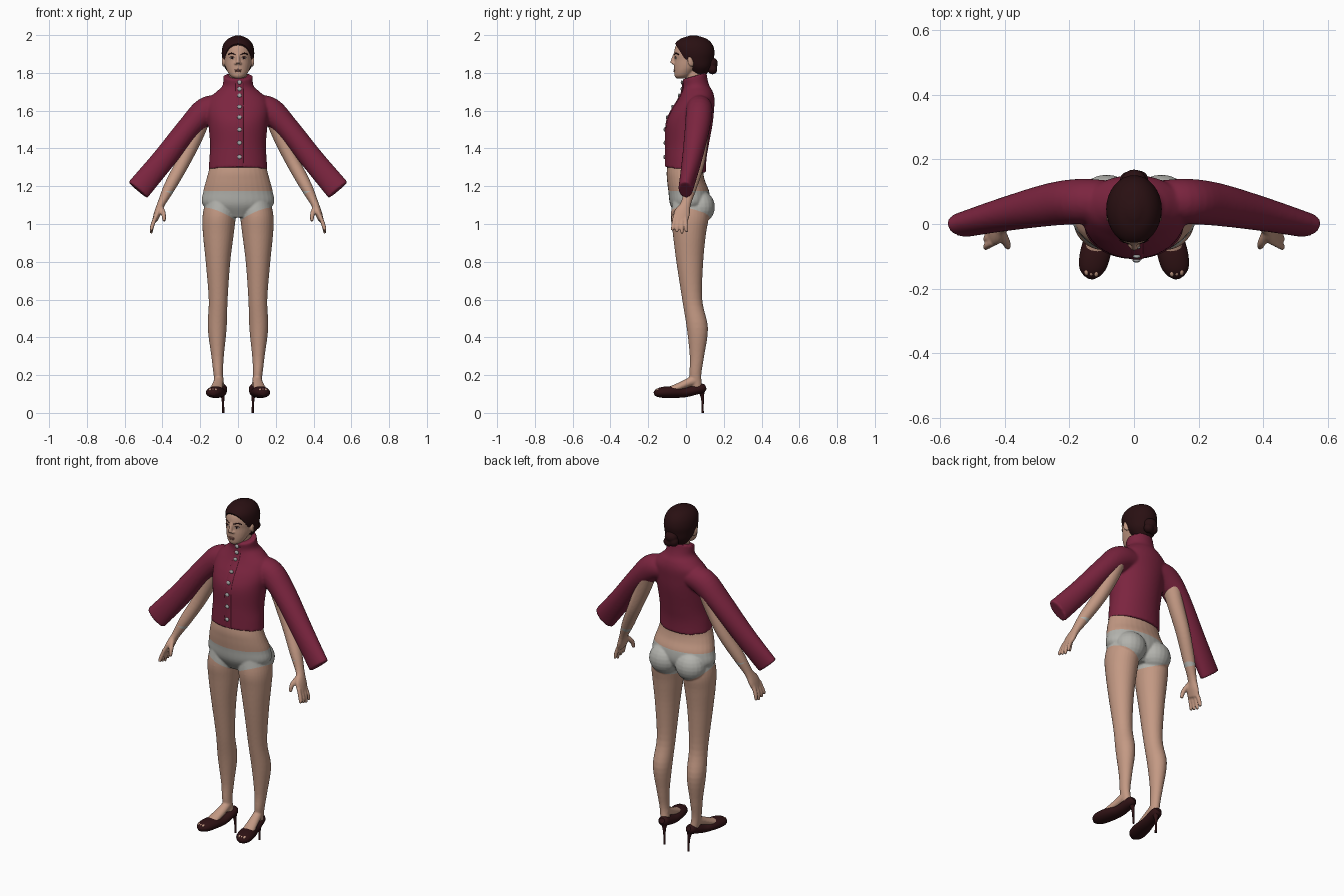
import bpy, bmesh, math
from mathutils import Vector, Matrix, Euler
from mathutils.bvhtree import BVHTree

cube = bpy.data.objects.get("Cube")
if cube:
    bpy.data.objects.remove(cube)

X, Y, Z = Vector((1, 0, 0)), Vector((0, 1, 0)), Vector((0, 0, 1))


def material(name, *rgb):
    mat = bpy.data.materials.new(name)
    mat.use_nodes = True
    mat.diffuse_color = (*rgb, 1)
    mat.node_tree.nodes["Principled BSDF"].inputs["Base Color"].default_value = (*rgb, 1)
    return mat


skin = material("skin", .55, .32, .23)
grey_cloth = material("grey cloth", .45, .45, .42)
maroon = material("maroon cloth", .2, .018, .05)
hair_brown = material("dark hair", .022, .005, .006)
shoe_brown = material("dark leather", .028, .006, .007)
silver = material("silver", .42, .42, .42)
lip_red = material("lips", .36, .15, .12)
eye_white = material("eye white", .6, .57, .53)


def tube(bm, keys, ref=Y, axis=None, segs=32, steps=5):
    """Loft smooth elliptical rings through keys of (x, y, z, radius, radius along ref)."""
    keys = [Vector(k) for k in keys]
    pts = []
    for i in range(len(keys) - 1):
        b, c = keys[i], keys[i + 1]
        a = keys[i - 1] if i else b * 2 - c
        d = keys[i + 2] if i + 2 < len(keys) else c * 2 - b
        for s in range(steps):
            t = s / steps
            pts.append((b * 2 + (c - a) * t + (a * 2 - b * 5 + c * 4 - d) * t * t
                        + (b * 3 - a - c * 3 + d) * t ** 3) / 2)
    pts.append(keys[-1])
    rings = []
    for i, p in enumerate(pts):
        before, after = pts[max(i - 1, 0)], pts[min(i + 1, len(pts) - 1)]
        t = axis or Vector((after - before)[:3]).normalized()
        v = (ref - t * ref.dot(t)).normalized()
        u = v.cross(t)
        ring = []
        for k in range(segs):
            a = math.tau * k / segs
            ring.append(bm.verts.new(Vector(p[:3]) + u * p[3] * math.cos(a) + v * p[4] * math.sin(a)))
        rings.append(ring)
    for r, q in zip(rings, rings[1:]):
        for k in range(segs):
            n = (k + 1) % segs
            bm.faces.new((r[k], r[n], q[n], q[k]))
    bm.faces.new(rings[0][::-1])
    bm.faces.new(rings[-1])


def ball(bm, loc, size, rot=(0, 0, 0)):
    bmesh.ops.create_uvsphere(bm, u_segments=20, v_segments=12, radius=1,
                              matrix=Matrix.LocRotScale(Vector(loc), Euler(rot), Vector(size)))


def geometry(bm):
    return bm.verts[:] + bm.edges[:] + bm.faces[:]


def mirror(bm):
    bmesh.ops.mirror(bm, geom=geometry(bm), matrix=Matrix(), merge_dist=-1, axis='X')


def trim(bm, point, normal):
    """Cut away the side the normal points to and close the hole."""
    cut = bmesh.ops.bisect_plane(bm, geom=geometry(bm), plane_co=point, plane_no=normal, clear_outer=True)
    edges = [e for e in cut["geom_cut"] if isinstance(e, bmesh.types.BMEdge)]
    bmesh.ops.holes_fill(bm, edges=edges, sides=0)


def finish(name, bm, *mats, voxel=0, smooth=4):
    """Turn the bmesh into an object, optionally fusing its pieces into one skin."""
    bmesh.ops.recalc_face_normals(bm, faces=bm.faces)
    mesh = bpy.data.meshes.new(name)
    bm.to_mesh(mesh)
    bm.free()
    ob = bpy.data.objects.new(name, mesh)
    bpy.context.collection.objects.link(ob)
    if voxel:
        fuse = ob.modifiers.new("fuse", 'REMESH')
        fuse.mode, fuse.voxel_size = 'VOXEL', voxel
        relax = ob.modifiers.new("relax", 'SMOOTH')
        relax.factor, relax.iterations = .5, smooth
        graph = bpy.context.evaluated_depsgraph_get()
        ob.data = bpy.data.meshes.new_from_object(ob.evaluated_get(graph))
        ob.modifiers.clear()
        ob.data.name = name
    ob.data.materials.clear()
    for m in mats:
        ob.data.materials.append(m)
    bpy.ops.object.select_all(action='DESELECT')
    ob.select_set(True)
    bpy.context.view_layer.objects.active = ob
    bpy.ops.object.shade_smooth_by_angle(angle=math.radians(50))
    return ob


def front_finder(ob):
    """Return a function giving the front y of a part at x, z."""
    tree = BVHTree.FromPolygons([v.co for v in ob.data.vertices], [p.vertices for p in ob.data.polygons])

    def front(x, z):
        hit = tree.ray_cast(Vector((x, -1, z)), Y)[0]
        return hit.y if hit else 0
    return front


# Body: legs, feet, arms and hands on one side, then mirrored
bm = bmesh.new()
tube(bm, [(.093, .06, .12, .024, .028), (.104, .05, .2, .025, .031), (.108, .058, .3, .033, .038),
          (.11, .06, .45, .05, .056), (.105, .033, .6, .05, .053), (.106, .02, .8, .065, .071),
          (.104, .018, .95, .082, .088), (.1, .02, 1.04, .088, .1), (.09, .02, 1.13, .08, .09)], axis=Z)
ball(bm, (.085, .075, 1.09), (.088, .078, .085))
tube(bm, [(.1, .06, .18, .024, .03), (.106, 0, .155, .028, .022), (.117, -.07, .125, .034, .02),
          (.126, -.12, .113, .03, .016)], ref=Z)
tube(bm, [(.18, .08, 1.6, .05, .055), (.225, .075, 1.47, .043, .045), (.29, .06, 1.33, .037, .04),
          (.36, .025, 1.2, .032, .034), (.405, 0, 1.11, .021, .027), (.425, -.02, 1.06, .019, .042),
          (.44, -.03, 1.02, .014, .04)])
for k in (-1.5, -.5, .5, 1.5):
    tip = .95 + .008 * abs(k - .5)
    tube(bm, [(.436, -.03 + k * .019, 1.04, .011, .011), (.454, -.033 + k * .023, .99, .011, .011),
              (.46, -.035 + k * .026, tip, .008, .008)], segs=12)
tube(bm, [(.412, -.02, 1.095, .014, .014), (.395, -.058, 1.055, .013, .013),
          (.39, -.072, 1.015, .009, .009)], segs=12)
mirror(bm)
tube(bm, [(0, .015, 1.035, .09, .06), (0, .02, 1.1, .186, .103), (0, .015, 1.17, .184, .108),
          (0, 0, 1.23, .169, .1), (0, -.005, 1.29, .153, .096), (0, .01, 1.4, .13, .09)], axis=Z)
body = finish("body", bm, skin, grey_cloth, voxel=.005)

# Briefs: cut the waistline and leg lines into the body and colour the faces between
bm = bmesh.new()
bm.from_mesh(body.data)
for point, normal in ((1.175, Z), (1.01, Vector((-.42, .2, 1))), (1.01, Vector((.42, .2, 1)))):
    bmesh.ops.bisect_plane(bm, geom=geometry(bm), plane_co=Z * point, plane_no=normal)
for f in bm.faces:
    c = f.calc_center_median()
    f.material_index = int(1.01 + .42 * abs(c.x) - .2 * c.y < c.z < 1.175)
bm.to_mesh(body.data)
bm.free()

# Jacket: trimmed torso and collar fused with the wide sleeves
bm = bmesh.new()
for s in (1, -1):
    tube(bm, [(s * .08, .07, 1.62, .06, .065), (s * .165, .07, 1.6, .073, .07),
              (s * .26, .06, 1.51, .062, .066), (s * .4, .03, 1.335, .062, .052),
              (s * .53, -.003, 1.18, .066, .038)])
sleeves = bpy.data.meshes.new("sleeves")
bm.to_mesh(sleeves)
bm.free()
bm = bmesh.new()
tube(bm, [(0, -.003, 1.24, .158, .107), (0, 0, 1.34, .152, .108), (0, .007, 1.42, .148, .114),
          (0, .018, 1.53, .157, .123), (0, .035, 1.6, .165, .113), (0, .055, 1.66, .155, .096),
          (0, .06, 1.7, .115, .082), (0, .055, 1.73, .083, .07), (0, .047, 1.77, .078, .066),
          (0, .042, 1.83, .078, .064)], axis=Z, segs=48)
trim(bm, (0, -.02, 1.765), (0, -.28, .96))
trim(bm, (0, -.1, 1.3), (0, -.15, -1))
bm.from_mesh(sleeves)
bpy.data.meshes.remove(sleeves)
jacket = finish("jacket", bm, maroon, voxel=.007)
jacket_front = front_finder(jacket)

# Front placket and buttons
bm = bmesh.new()
heights = [1.305 + .049 * i for i in range(10)]
tube(bm, [(.008, jacket_front(.008, z) + .001, z, .02, .005) for z in heights], segs=16)
finish("placket", bm, maroon)
bm = bmesh.new()
for z in (1.355, 1.43, 1.5, 1.565, 1.62, 1.68, 1.715, 1.75):
    ball(bm, (.008, jacket_front(.008, z) - .006, z), (.012, .006, .011))
finish("buttons", bm, silver)

# Head with nose, ears and neck
bm = bmesh.new()
tube(bm, [(0, -.03, 1.77, .016, .018), (0, -.018, 1.783, .04, .042), (0, -.003, 1.81, .057, .06),
          (0, .02, 1.84, .069, .084), (0, .03, 1.87, .074, .092), (0, .035, 1.9, .077, .099),
          (0, .04, 1.94, .074, .096), (0, .04, 1.97, .058, .074), (0, .04, 1.985, .03, .04)], axis=Z)
tube(bm, [(0, .06, 1.68, .05, .05), (0, .05, 1.76, .047, .05), (0, .045, 1.83, .047, .05)])
tube(bm, [(0, -.056, 1.9, .008, .01), (0, -.067, 1.87, .01, .012), (0, -.071, 1.85, .014, .013)], segs=16)
for s in (1, -1):
    ball(bm, (s * .011, -.064, 1.85), (.009, .01, .007))
    ball(bm, (s * .077, .025, 1.86), (.008, .017, .028), (.2, 0, s * .3))
ball(bm, (0, -.045, 1.785), (.018, .015, .013))
head = finish("head", bm, skin, voxel=.004, smooth=3)
face = front_finder(head)

# Eyes, lashes, brows and lips
for s, side in ((1, "left"), (-1, "right")):
    x, z = s * .031, 1.878
    bm = bmesh.new()
    ball(bm, (x, face(x, z), z), (.012, .003, .005), (0, 0, s * .3))
    finish(side + "_eye", bm, eye_white)
    bm = bmesh.new()
    ball(bm, (x, face(x, z) - .002, z), (.005, .003, .005))
    ball(bm, (x, face(x, z) - .001, z + .005), (.015, .003, .003), (0, 0, s * .3))
    tube(bm, [(s * bx, face(s * bx, bz), bz, .002, .003)
              for bx, bz in ((.014, 1.897), (.034, 1.904), (.052, 1.897))], ref=Z, segs=10)
    finish(side + "_lashes_and_brow", bm, hair_brown)
bm = bmesh.new()
for z, w in ((1.815, .02), (1.808, .017)):
    ball(bm, (0, face(0, z) + .003, z), (w, .007, .005))
finish("lips", bm, lip_red)

# Hair swept back into a bun
bm = bmesh.new()
tube(bm, [(0, .07, 1.795, .045, .04), (0, .065, 1.83, .071, .07), (0, .05, 1.87, .082, .095),
          (0, .045, 1.91, .086, .106), (0, .04, 1.95, .078, .1), (0, .04, 1.98, .054, .07),
          (0, .04, 1.997, .016, .02)], axis=Z)
trim(bm, (0, -.05, 1.943), (0, -.85, -.53))
finish("hair", bm, hair_brown)
bm = bmesh.new()
ball(bm, (0, .135, 1.85), (.038, .034, .032))
ball(bm, (.014, .14, 1.818), (.03, .026, .026))
ball(bm, (-.016, .137, 1.826), (.028, .026, .03))
finish("hair_bun", bm, hair_brown, voxel=.005, smooth=2)

# Peep-toe shoes with thin heels
bm = bmesh.new()
tube(bm, [(.086, .102, .14, .016, .014), (.088, .085, .132, .029, .026), (.092, .05, .122, .034, .026),
          (.1, -.01, .108, .039, .026), (.117, -.08, .11, .047, .031), (.128, -.13, .108, .043, .028),
          (.131, -.155, .104, .03, .02), (.132, -.168, .1, .012, .01)], ref=Z)
tube(bm, [(.085, .08, .125, .022, .02), (.081, .086, .09, .01, .01), (.079, .088, .05, .006, .006),
          (.078, .088, 0, .006, .006)], segs=16)
mirror(bm)
finish("shoes", bm, shoe_brown)
bm = bmesh.new()
for k in range(3):
    ball(bm, (.118 + k * .014, -.149 + k * .002, .12), (.0085, .014, .009))
mirror(bm)
finish("toes", bm, skin)
